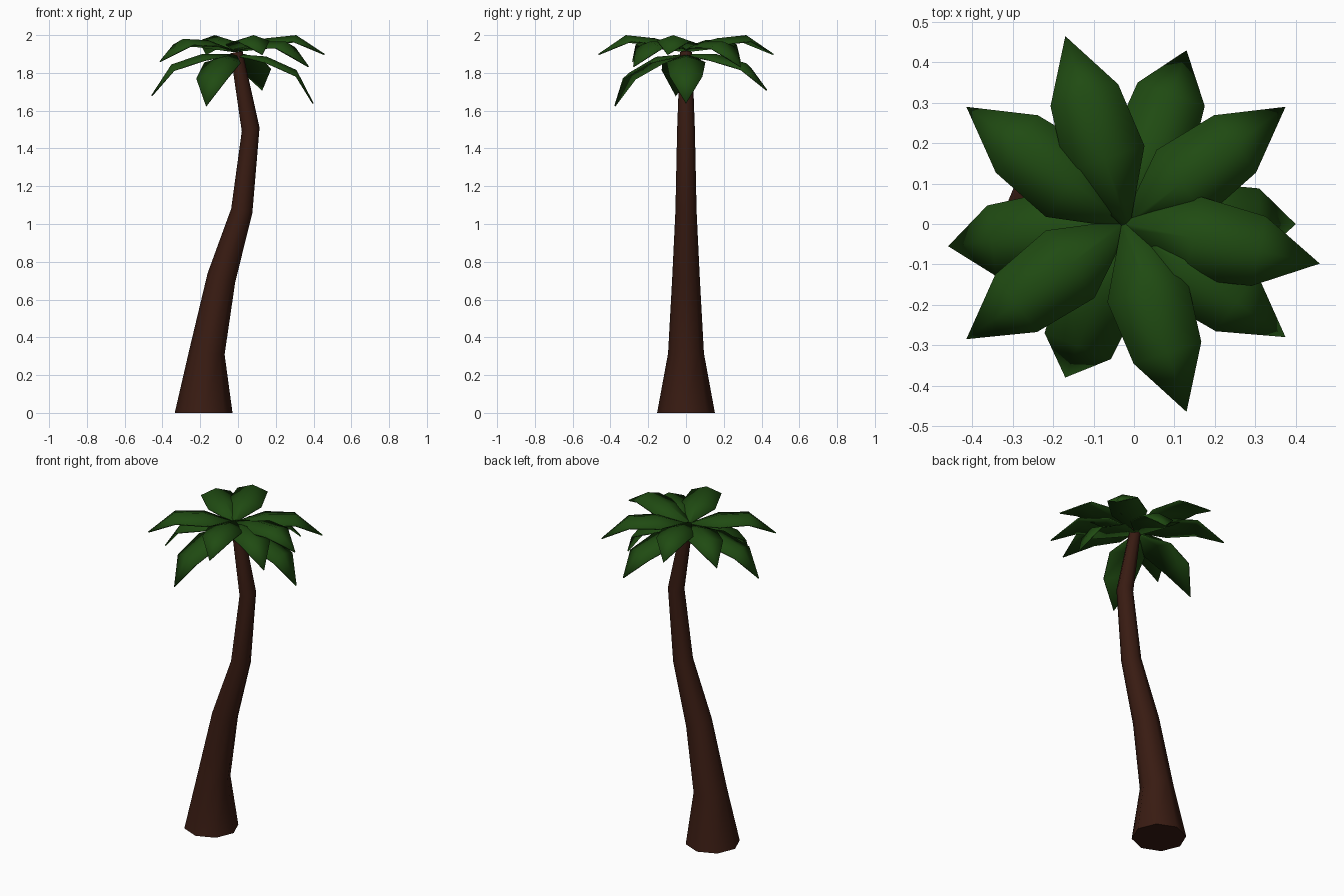
import bpy, bmesh
from math import cos, sin, pi, radians, hypot
from mathutils import Vector

if "Cube" in bpy.data.objects:
    bpy.data.objects.remove(bpy.data.objects["Cube"])


def material(name, color):
    m = bpy.data.materials.new(name)
    m.diffuse_color = (*color, 1)
    m.use_nodes = True
    m.node_tree.nodes["Principled BSDF"].inputs["Base Color"].default_value = m.diffuse_color
    return m


def finish(name, bm, mat):
    bmesh.ops.recalc_face_normals(bm, faces=bm.faces)
    me = bpy.data.meshes.new(name)
    bm.to_mesh(me)
    bm.free()
    ob = bpy.data.objects.new(name, me)
    bpy.context.collection.objects.link(ob)
    me.materials.append(mat)
    bpy.ops.object.select_all(action='DESELECT')
    ob.select_set(True)
    bpy.context.view_layer.objects.active = ob
    bpy.ops.object.shade_smooth_by_angle(angle=radians(50))
    return ob


bark = material("bark", (0.04, 0.011, 0.006))
green = material("leaf_green", (0.014, 0.07, 0.006))

# Trunk: eight-sided rings (x, z, radius, slope) along a bent path
rings = [(-0.182, 0, 0.153, 0), (-0.166, 0.315, 0.095, -0.06),
         (-0.088, 0.715, 0.073, -0.33), (0.02, 1.07, 0.056, -0.2),
         (0.067, 1.5, 0.047, 0.2), (-0.008, 1.91, 0.032, 0.18)]
bm = bmesh.new()
loops = []
for x, z, r, slope in rings:
    loops.append([bm.verts.new((x + r * cos(i * pi / 4), r * sin(i * pi / 4),
                                z + slope * r * cos(i * pi / 4))) for i in range(8)])
for a, b in zip(loops, loops[1:]):
    for i in range(8):
        j = (i + 1) % 8
        bm.faces.new((a[i], a[j], b[j], b[i]))
bm.faces.new(loops[0][::-1])
bm.faces.new(loops[-1])
finish("trunk", bm, bark)


# Leaf: ridged blade from the crown centre to a pointed, drooping tip
def leaf(name, tip, heights, shoulder):
    base = Vector((-0.02, 0, 0))
    d = Vector((tip[0], tip[1], 0)) - base
    length = hypot(d.x, d.y)
    d.normalize()
    side = Vector((-d.y, d.x, 0))
    bm = bmesh.new()
    rows = []
    stations = [(0, 0.012, 0.003), (0.17, 0.103, 0.03), (shoulder, 0.088, 0.03)]
    for (t, w, fold), z in zip(stations, heights):
        p = base + d * t
        rows.append([bm.verts.new(p + side * w * s + Vector((0, 0, z - fold * abs(s))))
                     for s in (-1, 0, 1)])
    end = bm.verts.new(base + d * length + Vector((0, 0, heights[3])))
    for a, b in zip(rows, rows[1:]):
        for i in (0, 1):
            bm.faces.new((a[i], a[i + 1], b[i + 1], b[i]))
    for i in (0, 1):
        bm.faces.new((rows[-1][i], rows[-1][i + 1], end))
    ob = finish(name, bm, green)
    if ob.data.polygons[0].normal.z < 0:
        ob.data.flip_normals()
    mod = ob.modifiers.new("thickness", 'SOLIDIFY')
    mod.thickness = 0.007
    mod.offset = -1


# Upper leaves
high = (1.93, 1.983, 2.0, 1.90)
mid_r = (1.92, 1.967, 1.965, 1.835)
mid_l = (1.92, 1.973, 1.98, 1.862)
upper = [((-0.17, 0.465), high), ((0.46, -0.098), high), ((0.13, -0.465), high),
         ((0.375, 0.29), mid_r), ((0.375, -0.28), mid_r),
         ((-0.415, 0.29), mid_l), ((-0.415, -0.285), mid_l)]
for n, (tip, h) in enumerate(upper):
    leaf(f"upper_leaf_{n + 1}", tip, h, 0.335)

# Lower drooping leaves
lower = [((0.40, 0), (1.90, 1.887, 1.815, 1.64), 0.33),
         ((0.13, 0.43), (1.90, 1.90, 1.85, 1.71), 0.34),
         ((-0.17, -0.38), (1.90, 1.885, 1.80, 1.625), 0.325),
         ((-0.46, -0.055), (1.90, 1.90, 1.845, 1.68), 0.335)]
for n, (tip, h, s) in enumerate(lower):
    leaf(f"lower_leaf_{n + 1}", tip, h, s)
